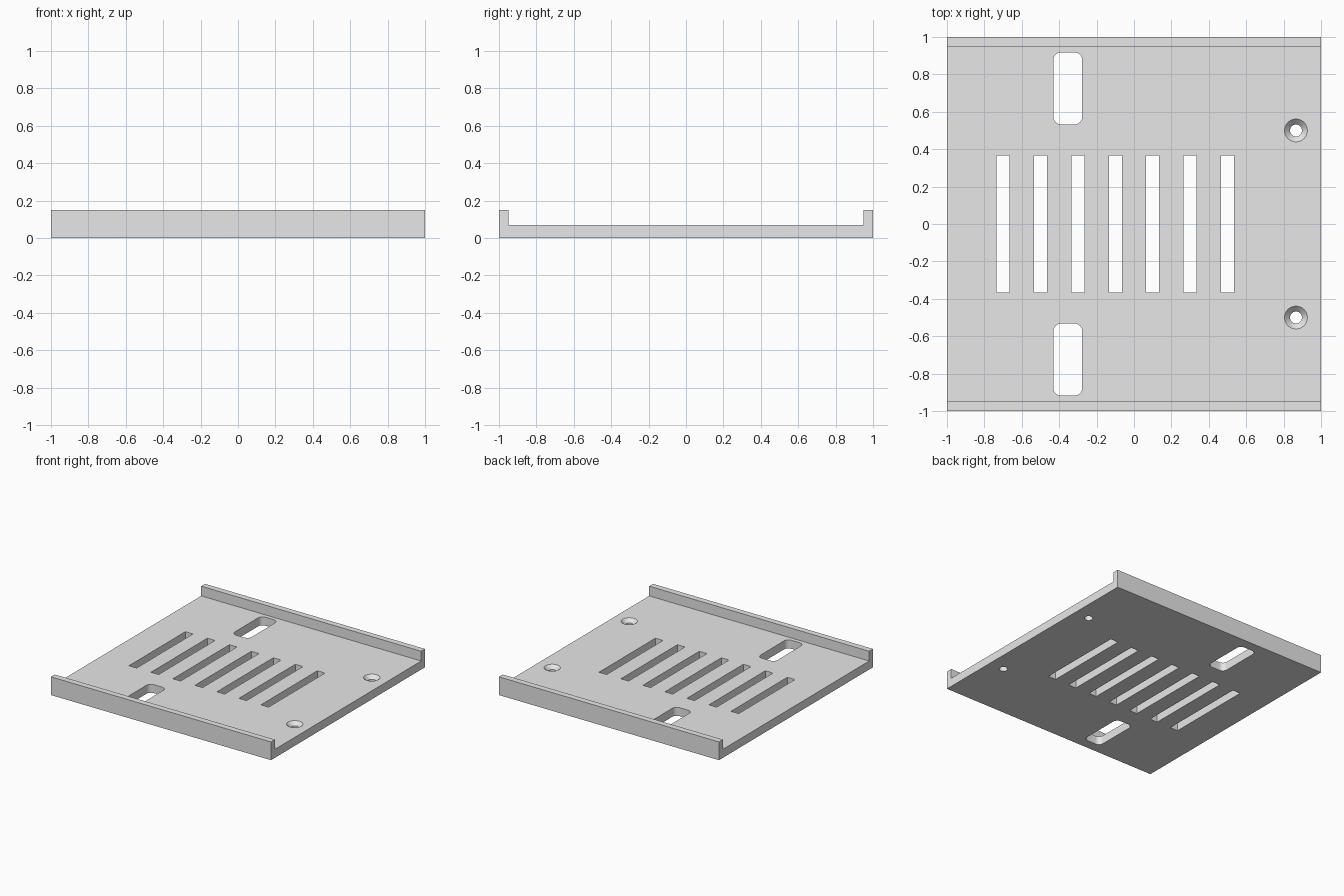
import bpy
import bmesh
import math

if "Cube" in bpy.data.objects:
    bpy.data.objects.remove(bpy.data.objects["Cube"], do_unlink=True)

PLATE, LIP, EDGE = 0.07, 0.15, 0.95   # plate top, lip top, lip inner face

grey = bpy.data.materials.new("light grey")
grey.use_nodes = True
grey.diffuse_color = (0.8, 0.8, 0.8, 1)
grey.node_tree.nodes["Principled BSDF"].inputs["Base Color"].default_value = (0.8, 0.8, 0.8, 1)


def make_object(name, bm):
    bmesh.ops.recalc_face_normals(bm, faces=bm.faces)
    mesh = bpy.data.meshes.new(name)
    bm.to_mesh(mesh)
    bm.free()
    mesh.materials.append(grey)
    obj = bpy.data.objects.new(name, mesh)
    bpy.context.collection.objects.link(obj)
    return obj


def loft(bm, rings):
    """Closed solid through a stack of equal-length point rings."""
    loops = [[bm.verts.new(p) for p in ring] for ring in rings]
    n = len(loops[0])
    for a, b in zip(loops, loops[1:]):
        for i in range(n):
            j = (i + 1) % n
            bm.faces.new((a[i], a[j], b[j], b[i]))
    bm.faces.new(loops[0])
    bm.faces.new(loops[-1])


def slot_ring(x, y, hx, hy, r, z, steps=8):
    """Rectangle outline, with rounded corners when r > 0."""
    if r == 0:
        return [(x + sx * hx, y + sy * hy, z)
                for sx, sy in ((1, 1), (-1, 1), (-1, -1), (1, -1))]
    pts = []
    for k, (sx, sy) in enumerate(((1, 1), (-1, 1), (-1, -1), (1, -1))):
        for i in range(steps + 1):
            a = math.pi / 2 * (k + i / steps)
            pts.append((x + sx * (hx - r) + r * math.cos(a),
                        y + sy * (hy - r) + r * math.sin(a), z))
    return pts


def circle(x, y, r, z, n=48):
    return [(x + r * math.cos(2 * math.pi * i / n),
             y + r * math.sin(2 * math.pi * i / n), z) for i in range(n)]


# Tray: shallow channel profile swept along x
profile = [(-1, 0), (1, 0), (1, LIP), (EDGE, LIP), (EDGE, PLATE),
           (-EDGE, PLATE), (-EDGE, LIP), (-1, LIP)]
bm = bmesh.new()
loft(bm, [[(x, y, z) for y, z in profile] for x in (-1, 1)])
tray = make_object("vented_tray", bm)

# Cutters for all openings
bm = bmesh.new()
LOW, HIGH = -0.05, 0.12
for i in range(7):                     # vent slots
    loft(bm, [slot_ring(-0.7 + 0.2 * i, 0, 0.035, 0.366, 0, z) for z in (LOW, HIGH)])
for side in (-1, 1):
    # rounded slots
    loft(bm, [slot_ring(-0.354, side * 0.725, 0.077, 0.192, 0.04, z) for z in (LOW, HIGH)])
    # countersunk screw holes
    loft(bm, [circle(0.866, side * 0.5, r, z) for r, z in
              ((0.032, LOW), (0.032, PLATE - 0.03), (0.061, PLATE), (0.061, HIGH))])
cutter = make_object("opening_cutter", bm)
cutter.hide_render = True

# Cut the openings, then drop the cutter
cut = tray.modifiers.new("openings", "BOOLEAN")
cut.operation = "DIFFERENCE"
cut.solver = "EXACT"
cut.object = cutter
bpy.ops.object.select_all(action="DESELECT")
bpy.context.view_layer.objects.active = tray
tray.select_set(True)
bpy.ops.object.modifier_apply(modifier=cut.name)
bpy.data.objects.remove(cutter, do_unlink=True)
bpy.ops.object.shade_smooth_by_angle(angle=math.radians(30))
